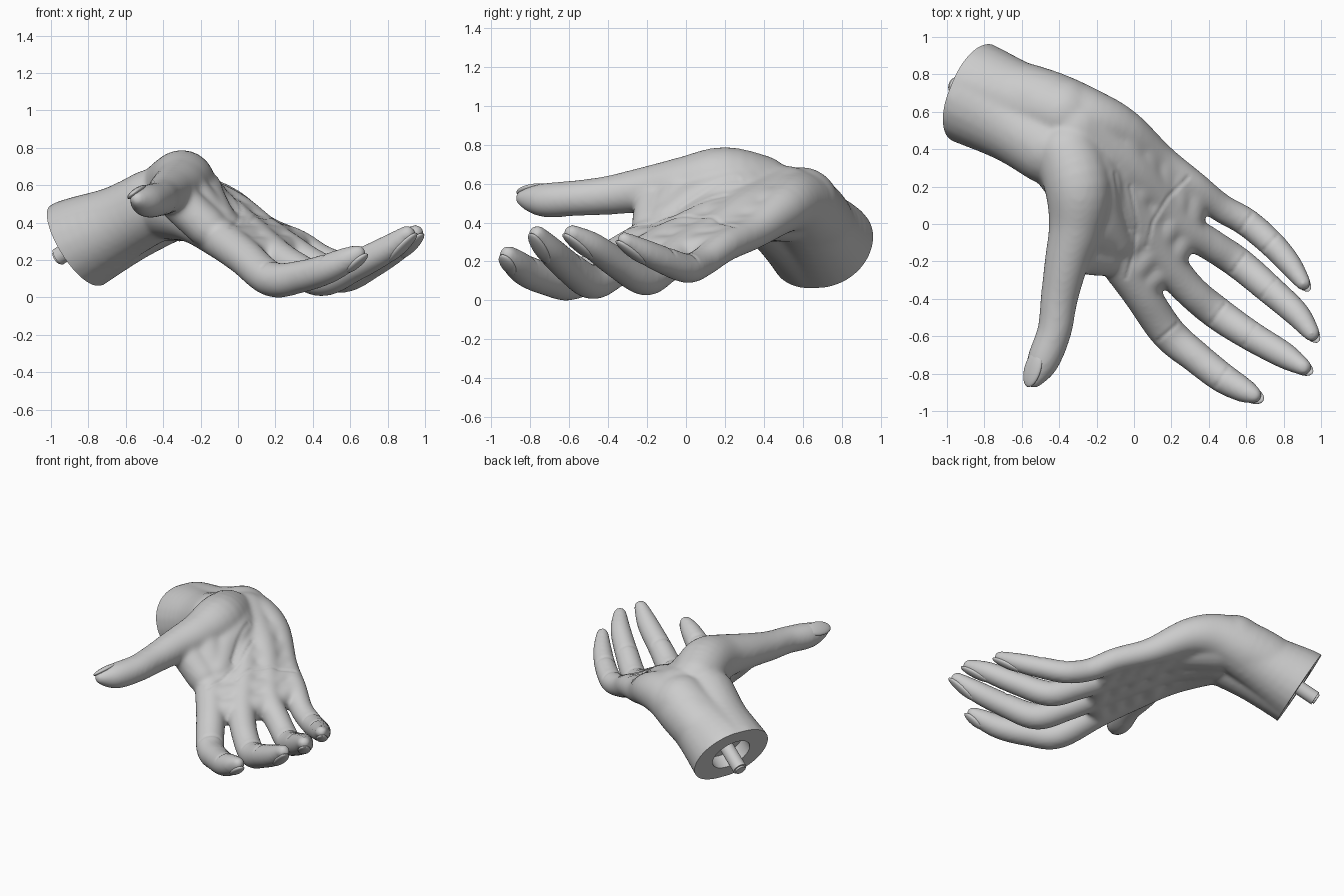
import bpy, bmesh
from mathutils import Vector, Matrix

cube = bpy.data.objects.get("Cube")
if cube:
    bpy.data.objects.remove(cube, do_unlink=True)

grey = bpy.data.materials.new("plain grey")
grey.use_nodes = True
grey.diffuse_color = (0.6, 0.6, 0.6, 1)
grey.node_tree.nodes["Principled BSDF"].inputs["Base Color"].default_value = grey.diffuse_color


def make_object(name, mesh):
    mesh.materials.append(grey)
    obj = bpy.data.objects.new(name, mesh)
    bpy.context.collection.objects.link(obj)
    return obj


def mesh_from(name, bm):
    mesh = bpy.data.meshes.new(name)
    bm.to_mesh(mesh)
    bm.free()
    return mesh


def activate(obj):
    bpy.ops.object.select_all(action='DESELECT')
    obj.select_set(True)
    bpy.context.view_layer.objects.active = obj


def smooth(obj, angle):
    activate(obj)
    bpy.ops.object.shade_smooth_by_angle(angle=angle)


# One ball, repeated along each limb and later fused into a single skin
ball = bmesh.new()
bmesh.ops.create_icosphere(ball, subdivisions=3, radius=1.01)
ball_points = [v.co.copy() for v in ball.verts]
ball_faces = [[v.index for v in f.verts] for f in ball.faces]
ball.free()
body_points, body_faces = [], []


def spline(a, b, c, d, t):
    """Smooth blend from b to c."""
    return b + 0.5 * t * (c - a + t * (2 * a - 5 * b + 4 * c - d + t * (3 * (b - c) + d - a)))


def limb(*points):
    """Fill a rounded tapering limb through points of (x, y, z, radius)."""
    pts = [Vector(p) for p in points]
    ext = [pts[0]] + pts + [pts[-1]]
    for a, b, c, d in zip(ext, ext[1:], ext[2:], ext[3:]):
        steps = max(2, round((c - b).xyz.length / (0.13 * (b.w + c.w))))
        for i in range(steps):
            p = spline(a, b, c, d, (i + 1) / steps)
            base = len(body_points)
            body_points.extend(p.xyz + q * p.w for q in ball_points)
            body_faces.extend([base + k for k in f] for f in ball_faces)
    return pts


# Forearm: two parallel limbs give an oval section
axis = Vector((-0.8, 0.34, -0.5)).normalized()
end = Vector((-0.86, 0.70, 0.28))
side = Vector((0.39, 0.92, 0))
start = end + axis * 0.15
for s in (-1, 1):
    limb((*(start + side * 0.03 * s), 0.26),
         (*(end + side * 0.03 * s), 0.25),
         (*(Vector((-0.62, 0.59, 0.39)) + side * 0.065 * s), 0.205),
         (*(Vector((-0.42, 0.50, 0.49)) + side * 0.1 * s), 0.195))

# Fingers, each running from the wrist through the palm to its tip
index = limb((-0.38, 0.36, 0.5, 0.19), (-0.24, 0.08, 0.43, 0.14), (-0.1, -0.17, 0.32, 0.11),
             (0.03, -0.36, 0.22, 0.1), (0.18, -0.58, 0.098, 0.095), (0.33, -0.71, 0.11, 0.087),
             (0.47, -0.82, 0.15, 0.082), (0.58, -0.885, 0.2, 0.068), (0.64, -0.915, 0.235, 0.047))
middle = limb((-0.36, 0.45, 0.5, 0.2), (-0.14, 0.22, 0.44, 0.15), (0.04, 0, 0.33, 0.12),
              (0.17, -0.2, 0.24, 0.1), (0.3, -0.355, 0.16, 0.09), (0.45, -0.48, 0.095, 0.09),
              (0.62, -0.595, 0.165, 0.082), (0.8, -0.7, 0.26, 0.072), (0.905, -0.765, 0.34, 0.047))
ring = limb((-0.33, 0.53, 0.5, 0.2), (-0.06, 0.33, 0.44, 0.14), (0.13, 0.14, 0.33, 0.11),
            (0.27, -0.02, 0.25, 0.095), (0.41, -0.11, 0.17, 0.087), (0.56, -0.21, 0.11, 0.086),
            (0.72, -0.345, 0.185, 0.08), (0.87, -0.48, 0.28, 0.07), (0.95, -0.585, 0.345, 0.046))
little = limb((-0.62, 0.68, 0.39, 0.19), (-0.46, 0.63, 0.45, 0.19), (-0.26, 0.57, 0.5, 0.162),
              (-0.07, 0.5, 0.47, 0.125), (0.14, 0.34, 0.35, 0.09),
              (0.32, 0.2, 0.28, 0.083), (0.46, 0.09, 0.2, 0.077), (0.6, 0.01, 0.165, 0.077),
              (0.73, -0.1, 0.2, 0.073), (0.83, -0.21, 0.25, 0.064), (0.905, -0.315, 0.31, 0.043))

# Thumb with its fleshy base
thumb = limb((-0.36, 0.4, 0.56, 0.18), (-0.3, 0.2, 0.61, 0.178), (-0.31, 0, 0.595, 0.145),
             (-0.36, -0.2, 0.57, 0.118), (-0.4, -0.4, 0.54, 0.1), (-0.425, -0.57, 0.525, 0.092),
             (-0.485, -0.73, 0.515, 0.087), (-0.535, -0.835, 0.525, 0.045))

# Flesh between the thumb and the palm
limb((-0.34, -0.15, 0.54, 0.11), (-0.27, -0.16, 0.47, 0.11), (-0.17, -0.17, 0.38, 0.11))
limb((-0.31, 0, 0.58, 0.13), (-0.23, -0.04, 0.49, 0.13), (-0.13, -0.1, 0.37, 0.12))
limb((-0.35, 0.4, 0.55, 0.18), (-0.23, 0.24, 0.53, 0.165),
     (-0.19, 0.07, 0.485, 0.14), (-0.12, -0.08, 0.39, 0.12))

# Cross ridges that fill the palm between the finger bones
limb((-0.24, 0.08, 0.43, 0.138), (-0.14, 0.22, 0.44, 0.14), (-0.07, 0.35, 0.44, 0.138),
     (-0.08, 0.48, 0.465, 0.125))
limb((-0.17, -0.05, 0.37, 0.122), (-0.05, 0.11, 0.385, 0.127), (0.03, 0.24, 0.385, 0.12),
     (0.03, 0.42, 0.41, 0.105))
limb((-0.1, -0.16, 0.32, 0.108), (0.04, 0, 0.33, 0.11), (0.12, 0.15, 0.33, 0.107),
     (0.14, 0.32, 0.35, 0.09))
limb((-0.03, -0.26, 0.27, 0.1), (0.1, -0.1, 0.285, 0.103), (0.2, 0.06, 0.29, 0.099),
     (0.23, 0.27, 0.315, 0.085))
limb((0.04, -0.32, 0.225, 0.092), (0.18, -0.18, 0.235, 0.095), (0.28, 0, 0.245, 0.088),
     (0.32, 0.18, 0.275, 0.08))

# Fuse and soften the hand
hand_mesh = bpy.data.meshes.new("hand")
hand_mesh.from_pydata(body_points, [], body_faces)
hand = make_object("hand", hand_mesh)
remesh = hand.modifiers.new("skin", 'REMESH')
remesh.mode = 'VOXEL'
remesh.voxel_size = 0.013
soften = hand.modifiers.new("soften", 'SMOOTH')
soften.factor = 0.5
soften.iterations = 18
activate(hand)
bpy.ops.object.convert(target='MESH')

# Palm lines and finger joint creases, pressed into the upper skin
creases = [
    [(-0.1, 0.27), (-0.07, 0.1), (-0.03, -0.03)],
    [(-0.02, 0.2), (0.02, 0), (0, -0.15), (-0.04, -0.29)],
    [(0.29, 0.25), (0.18, 0.14), (0.1, 0.01), (0.07, -0.12)],
]
for finger, joint in ((index, -5), (middle, -4), (ring, -4), (little, -4)):
    for j in (joint, -3):
        along = (finger[j + 1] - finger[j - 1]).xy.normalized()
        across = Vector((-along.y, along.x)) * finger[j].w * 0.7
        creases.append([finger[j].xy - across, finger[j].xy + across])
segments = []
for line in creases:
    pts = [Vector(p) for p in line]
    segments += [(a, b - a) for a, b in zip(pts, pts[1:])]

width = 0.016
bm = bmesh.new()
bm.from_mesh(hand.data)
bm.normal_update()
for v in bm.verts:
    if v.normal.z < 0.2 or v.co.x < -0.2:
        continue
    flat = v.co.xy
    near = width
    for a, run in segments:
        t = (flat - a).dot(run) / run.length_squared
        near = min(near, (flat - a - run * min(max(t, 0), 1)).length)
    v.co -= v.normal * 0.006 * (1 - near / width)

# Flat cut at the end of the forearm, with a round socket in it
frame = Matrix.Translation(end) @ axis.to_track_quat('Z', 'Y').to_matrix().to_4x4()
bmesh.ops.bisect_plane(bm, geom=bm.verts[:] + bm.edges[:] + bm.faces[:],
                       plane_co=end, plane_no=axis, clear_outer=True)
rim = [e for e in bm.edges if e.is_boundary]
for depth in (0, -0.1):
    grown = bmesh.ops.extrude_edge_only(bm, edges=rim)["geom"]
    for v in [g for g in grown if isinstance(g, bmesh.types.BMVert)]:
        out = (frame.inverted() @ v.co).xy.normalized() * 0.14
        v.co = frame @ Vector((out.x, out.y, depth))
    rim = [g for g in grown if isinstance(g, bmesh.types.BMEdge) and g.is_boundary]
bmesh.ops.holes_fill(bm, edges=rim, sides=0)
bmesh.ops.recalc_face_normals(bm, faces=bm.faces[:])
bm.to_mesh(hand.data)
bm.free()
smooth(hand, 0.9)

# Mounting rod with a rounded rim
bm = bmesh.new()
bmesh.ops.create_cone(bm, cap_ends=True, segments=40, radius1=0.048, radius2=0.048,
                      depth=0.28, matrix=frame)
rim = [e for e in bm.edges if all((frame.inverted() @ v.co).z > 0.13 for v in e.verts)]
bmesh.ops.bevel(bm, geom=rim, offset=0.012, segments=2, affect='EDGES')
smooth(make_object("mounting_rod", mesh_from("mounting_rod", bm)), 0.6)


# Nails
def nail(name, finger, facing):
    a, b = finger[-2], finger[-1]
    along = (b - a).xyz.normalized()
    n = Vector(facing)
    n = (n - along * n.dot(along)).normalized()
    root = a.xyz + n * a.w * 0.97 - along * 0.025
    tip = b.xyz + n * b.w * 0.75 + along * b.w * 1.05
    y = (tip - root).normalized()
    x = y.cross(n).normalized()
    z = x.cross(y)
    turn = Matrix((x, y, z)).transposed().to_4x4()
    size = Matrix.Diagonal((a.w * 0.62, (tip - root).length * 0.52, 0.02, 1))
    bm = bmesh.new()
    place = Matrix.Translation((root + tip) / 2 - z * 0.006)
    bmesh.ops.create_uvsphere(bm, u_segments=24, v_segments=12, radius=1, matrix=place @ turn @ size)
    smooth(make_object(name, mesh_from(name, bm)), 1.2)


for name, finger in (("index", index), ("middle", middle), ("ring", ring), ("little", little)):
    nail(name + "_nail", finger, (0.25, -0.25, -1))
nail("thumb_nail", thumb, (-0.6, 0, 0.75))
